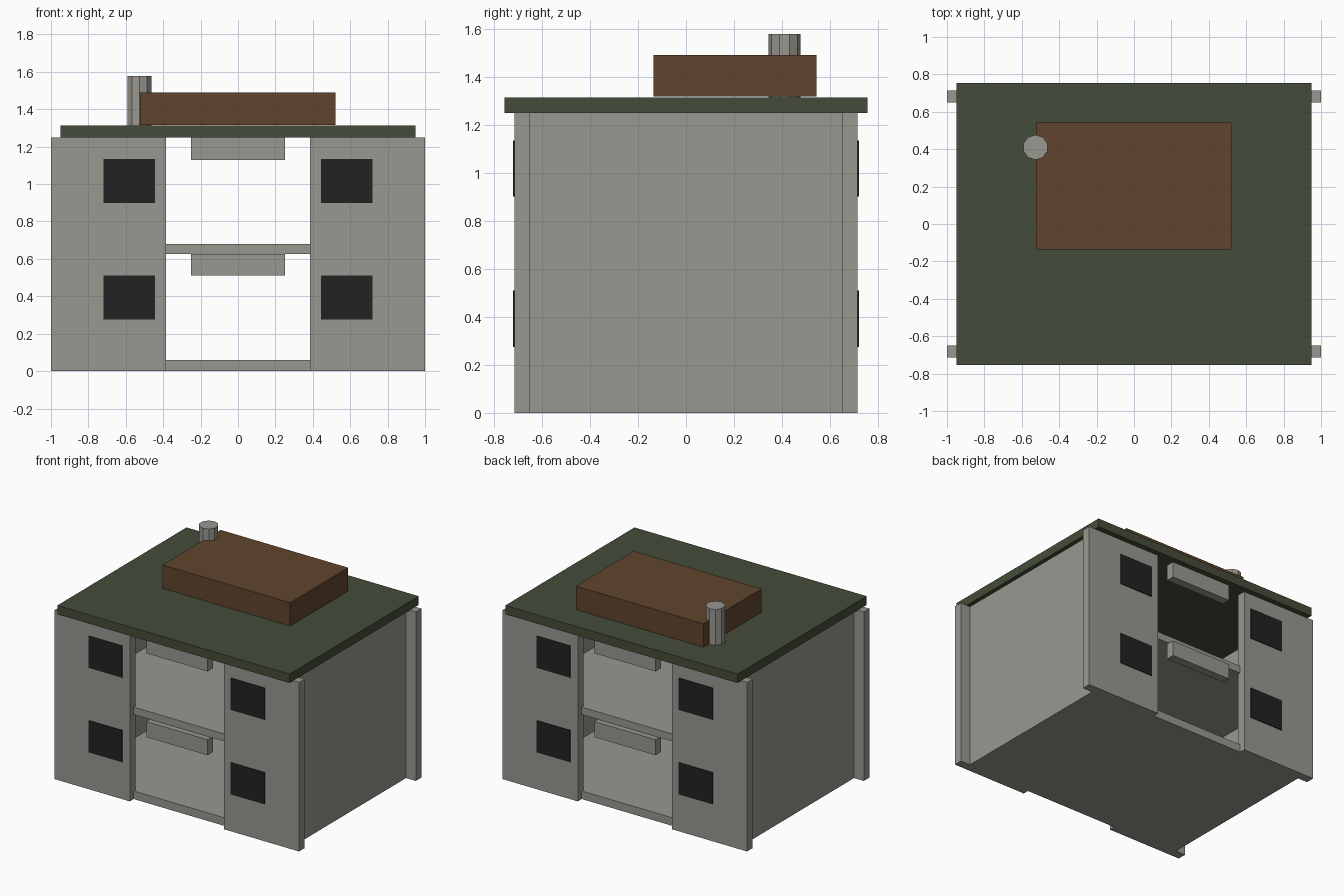
import bpy, bmesh
from mathutils import Matrix

if "Cube" in bpy.data.objects:
    bpy.data.objects.remove(bpy.data.objects["Cube"])


def material(name, rgb):
    m = bpy.data.materials.new(name)
    m.diffuse_color = (*rgb, 1)
    m.use_nodes = True
    m.node_tree.nodes["Principled BSDF"].inputs["Base Color"].default_value = m.diffuse_color
    return m


CONCRETE = material("concrete grey", (0.32, 0.31, 0.28))
GREEN = material("roof green", (0.06, 0.073, 0.041))
BROWN = material("attic brown", (0.117, 0.059, 0.026))
BLACK = material("window black", (0.016, 0.016, 0.016))


def finish(name, bm, mat):
    me = bpy.data.meshes.new(name)
    bm.to_mesh(me)
    bm.free()
    me.materials.append(mat)
    ob = bpy.data.objects.new(name, me)
    bpy.context.collection.objects.link(ob)
    return ob


def box(name, x, y, z, mat):
    """Box from (min, max) ranges on each axis."""
    bm = bmesh.new()
    r = [sorted(a) for a in (x, y, z)]
    mid = [(a + b) / 2 for a, b in r]
    size = [b - a for a, b in r]
    bmesh.ops.create_cube(bm, size=1, matrix=Matrix.Translation(mid) @ Matrix.Diagonal((*size, 1)))
    return finish(name, bm, mat)


# Floor slabs, open from front to back
for name, z in (("ground_floor", (0, 0.06)), ("upper_floor", (0.625, 0.68))):
    box(name, (-0.86, 0.86), (-0.67, 0.67), z, CONCRETE)

for sx in (-1, 1):
    # Recessed side walls
    box("side_wall", (sx * 0.86, sx * 0.92), (-0.65, 0.65), (0, 1.25), CONCRETE)
    for sy in (-1, 1):
        # Facade panels with two window plates each
        box("facade_panel", (sx * 0.385, sx), (sy * 0.65, sy * 0.715), (0, 1.25), CONCRETE)
        for z in (0.275, 0.9):
            box("window", (sx * 0.443, sx * 0.72), (sy * 0.713, sy * 0.72), (z, z + 0.235), BLACK)

# Lintel beams above the openings
for sy in (-1, 1):
    for z in ((0.51, 0.625), (1.13, 1.25)):
        box("lintel", (-0.25, 0.25), (sy * 0.65, sy * 0.713), z, CONCRETE)

# Roof slab and rooftop hut
box("roof", (-0.95, 0.95), (-0.755, 0.755), (1.248, 1.313), GREEN)
box("rooftop_hut", (-0.523, 0.521), (-0.135, 0.543), (1.317, 1.49), BROWN)

# Ten-sided chimney
bm = bmesh.new()
bmesh.ops.create_cone(bm, cap_ends=True, segments=10, radius1=0.067, radius2=0.067, depth=0.27,
                      matrix=Matrix.Translation((-0.527, 0.41, 1.443)))
finish("chimney", bm, CONCRETE)
